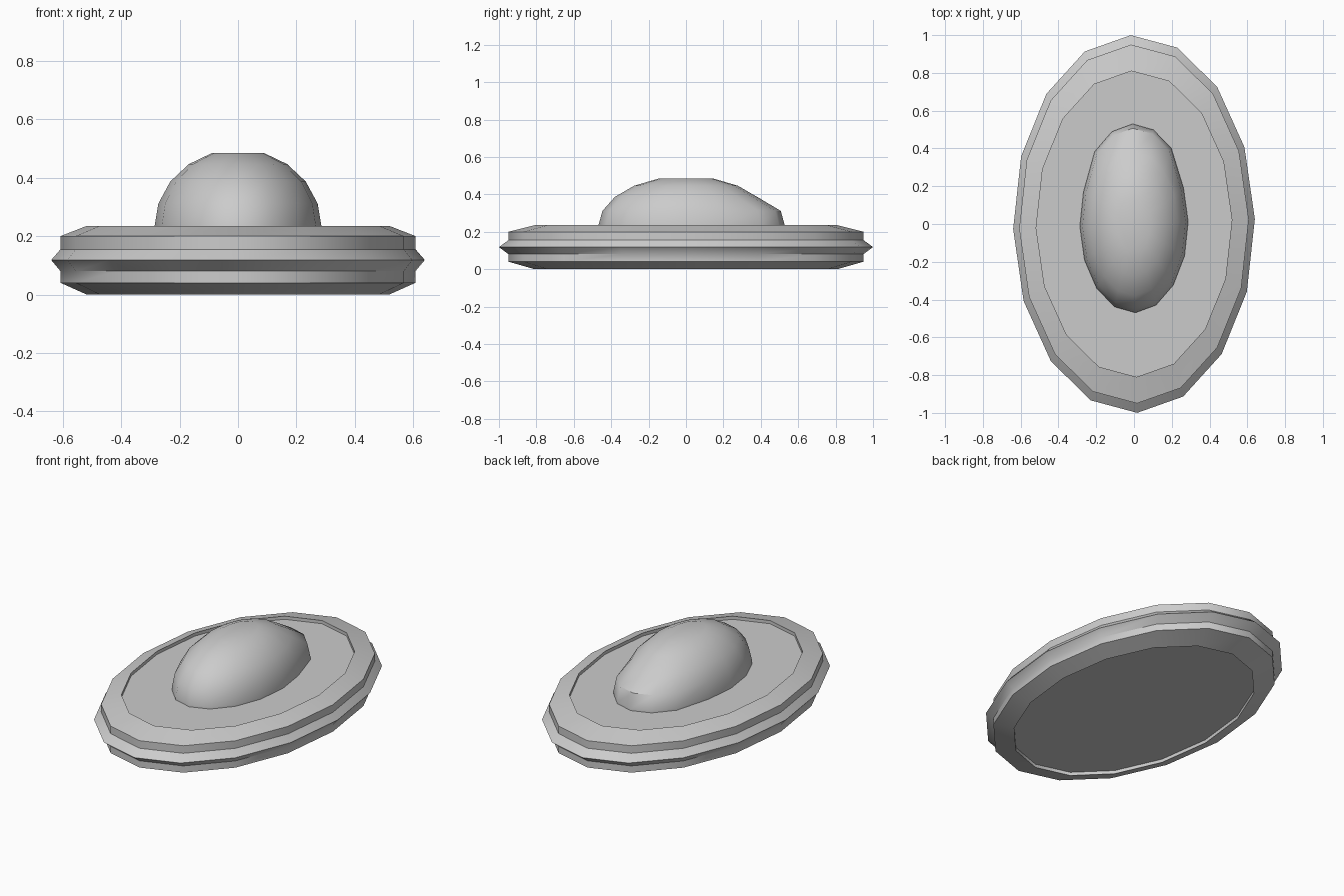
import bpy, bmesh
from math import sin, cos, pi, radians

if "Cube" in bpy.data.objects:
    bpy.data.objects.remove(bpy.data.objects["Cube"])

SIDES = 16
PHASE = radians(1.5)


def lathe(name, profile, sx, sy, adjust=None, smooth=40):
    """Sweep (radius, z) points round an ellipse, closing both ends with flat caps."""
    bm = bmesh.new()
    rings = []
    for r, z in profile:
        ring = []
        for k in range(SIDES):
            a = PHASE + k * 2 * pi / SIDES
            x, y = r * sx * cos(a), r * sy * sin(a)
            if adjust:
                x, y = adjust(x, y, z, a)
            ring.append(bm.verts.new((x, y, z)))
        rings.append(ring)
    for lo, hi in zip(rings, rings[1:]):
        for k in range(SIDES):
            n = (k + 1) % SIDES
            bm.faces.new((lo[k], lo[n], hi[n], hi[k]))
    bm.faces.new(rings[0][::-1])
    bm.faces.new(rings[-1])
    bmesh.ops.recalc_face_normals(bm, faces=bm.faces)
    mesh = bpy.data.meshes.new(name)
    bm.to_mesh(mesh)
    bm.free()
    ob = bpy.data.objects.new(name, mesh)
    bpy.context.collection.objects.link(ob)
    bpy.ops.object.select_all(action='DESELECT')
    ob.select_set(True)
    bpy.context.view_layer.objects.active = ob
    bpy.ops.object.shade_smooth_by_angle(angle=radians(smooth))
    return ob


# Oval hull: recessed plates above and below, bevelled rim, pointed band round the edge
lathe("hull", [(0.81, 0.02), (0.81, 0.0), (0.95, 0.04), (0.95, 0.08), (1.0, 0.118),
               (0.95, 0.155), (0.95, 0.2), (0.81, 0.235), (0.81, 0.216)], 0.64, 1.0)


# Dome: upper half of a ten-ring ellipsoid with a flat top, its lower back pushed out
def push_back(x, y, z, a):
    return (x, y + 0.06) if z < 0.35 and sin(a) > 0.6 else (x, y)


dome_profile = [(1.0, 0.214)] + [(cos(radians(18 * i)), 0.228 + 0.27 * sin(radians(18 * i)))
                                 for i in range(5)]
lathe("dome", dome_profile, 0.287, 0.47, push_back)
